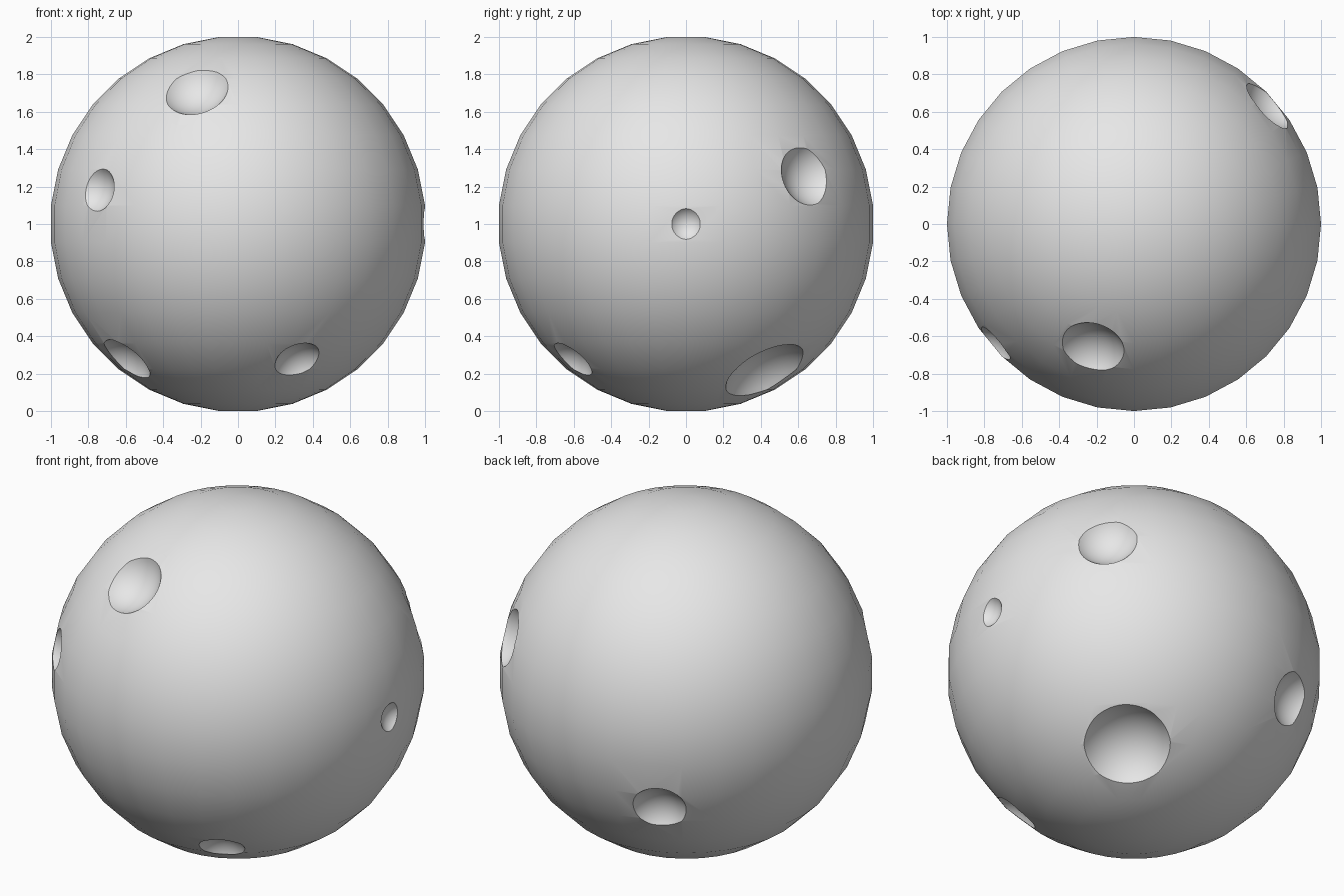
import bpy
import bmesh
import math
from mathutils import Vector

if "Cube" in bpy.data.objects:
    bpy.data.objects.remove(bpy.data.objects["Cube"], do_unlink=True)

SEGMENTS, RINGS = 32, 16
STEP = math.pi / RINGS
RADIUS = 1.0 / math.cos(STEP / 2)      # widest ring is exactly 1 unit
CENTRE = Vector((0, 0, 1))
BOWL_ANGLE = math.radians(50)          # slope of a crater wall at its rim

# Direction from the ball centre, and rim radius, of every crater
CRATERS = [
    ((-0.22, -0.66, 0.71), 0.17),
    ((-0.74, -0.64, 0.18), 0.115),
    ((-0.59, -0.33, -0.72), 0.15),
    ((0.315, -0.60, -0.72), 0.125),
    ((0.71, 0.63, 0.255), 0.16),
    ((1.00, 0.00, 0.00), 0.08),
    ((0.40, 0.42, -0.78), 0.23),
    ((-0.40, 0.82, -0.38), 0.147),
]

grey = bpy.data.materials.new("light grey")
grey.use_nodes = True
grey.diffuse_color = (0.8, 0.8, 0.8, 1)
for node in grey.node_tree.nodes:
    if node.type == 'BSDF_PRINCIPLED':
        node.inputs["Base Color"].default_value = (0.8, 0.8, 0.8, 1)


def make_object(name, bm):
    bmesh.ops.recalc_face_normals(bm, faces=bm.faces[:])
    mesh = bpy.data.meshes.new(name)
    bm.to_mesh(mesh)
    bm.free()
    mesh.materials.append(grey)
    obj = bpy.data.objects.new(name, mesh)
    bpy.context.collection.objects.link(obj)
    return obj


# Ball: stacked rings offset by half a step, with small flat caps
bm = bmesh.new()
rings = []
for i in range(RINGS):
    polar = (i + 0.5) * STEP
    r, z = RADIUS * math.sin(polar), RADIUS * math.cos(polar)
    rings.append([bm.verts.new(CENTRE + Vector((r * math.cos(a), r * math.sin(a), z)))
                  for a in (2 * math.pi * k / SEGMENTS for k in range(SEGMENTS))])
for upper, lower in zip(rings, rings[1:]):
    for k in range(SEGMENTS):
        n = (k + 1) % SEGMENTS
        bm.faces.new((upper[k], lower[k], lower[n], upper[n]))
bm.faces.new(rings[0])
bm.faces.new(rings[-1])
ball = make_object("cratered_ball", bm)

# Crater cutters: spheres sunk partly into the surface
bm = bmesh.new()
for direction, rim in CRATERS:
    axis = Vector(direction).normalized()
    bowl = rim / math.sin(BOWL_ANGLE)
    distance = math.sqrt(1 - rim * rim) + bowl * math.cos(BOWL_ANGLE)
    turn = axis.to_track_quat('Z', 'Y').to_matrix().to_4x4()
    turn.translation = CENTRE + axis * distance
    bmesh.ops.create_uvsphere(bm, u_segments=48, v_segments=32, radius=bowl, matrix=turn)
cutter = make_object("crater_cutter", bm)
cutter.hide_render = True

# Carve the craters and remove the helper
cut = ball.modifiers.new("craters", 'BOOLEAN')
cut.operation = 'DIFFERENCE'
cut.solver = 'EXACT'
cut.object = cutter
bpy.ops.object.select_all(action='DESELECT')
bpy.context.view_layer.objects.active = ball
ball.select_set(True)
bpy.ops.object.modifier_apply(modifier=cut.name)
bpy.data.objects.remove(cutter, do_unlink=True)

# Smooth surface with crisp crater rims
bpy.ops.object.shade_smooth_by_angle(angle=math.radians(30))
